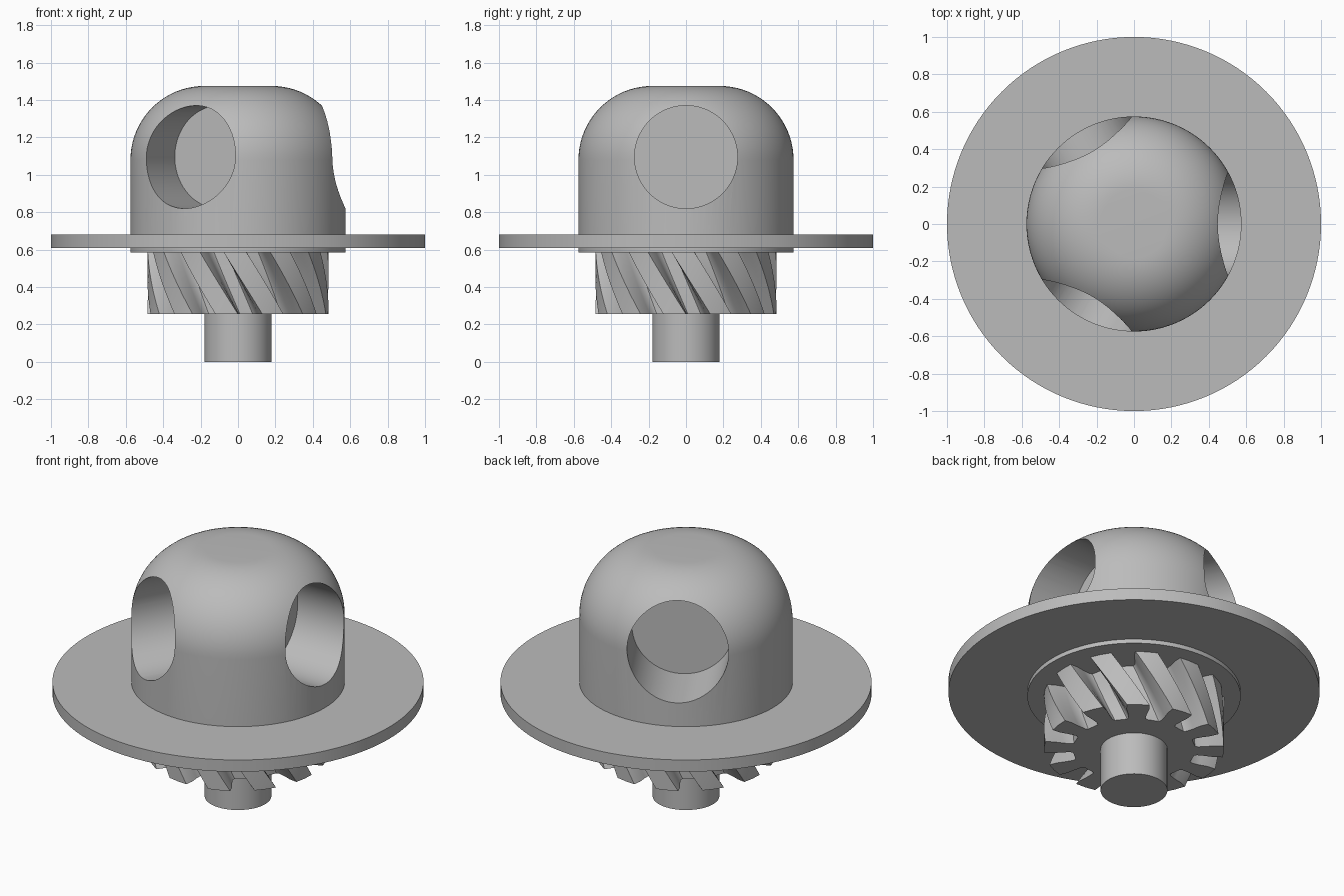
import bpy
import bmesh
from math import sin, cos, pi, radians

cube = bpy.data.objects.get("Cube")
if cube:
    bpy.data.objects.remove(cube, do_unlink=True)

grey = bpy.data.materials.new("plain grey")
grey.use_nodes = True
grey.diffuse_color = (0.5, 0.5, 0.5, 1)
grey.node_tree.nodes["Principled BSDF"].inputs["Base Color"].default_value = (0.5, 0.5, 0.5, 1)


def loft(name, rings):
    """Closed solid through equal-length rings of points, capped at both ends."""
    bm = bmesh.new()
    loops = [[bm.verts.new(p) for p in ring] for ring in rings]
    n = len(loops[0])
    for low, high in zip(loops, loops[1:]):
        for i in range(n):
            j = (i + 1) % n
            bm.faces.new((low[i], low[j], high[j], high[i]))
    bm.faces.new(loops[0][::-1])
    bm.faces.new(loops[-1])
    bmesh.ops.recalc_face_normals(bm, faces=bm.faces)
    mesh = bpy.data.meshes.new(name)
    bm.to_mesh(mesh)
    bm.free()
    mesh.materials.append(grey)
    obj = bpy.data.objects.new(name, mesh)
    bpy.context.collection.objects.link(obj)
    return obj


def lathe(name, profile, sides=96):
    """Solid of revolution about z from (radius, height) pairs."""
    turn = [2 * pi * i / sides for i in range(sides)]
    return loft(name, [[(r * cos(a), r * sin(a), z) for a in turn] for r, z in profile])


def smooth(obj, angle=30):
    bpy.ops.object.select_all(action='DESELECT')
    obj.select_set(True)
    bpy.context.view_layer.objects.active = obj
    bpy.ops.object.shade_smooth_by_angle(angle=radians(angle))


# Domed body with a rounded shoulder
RADIUS, BOTTOM, TOP, FILLET = 0.575, 0.585, 1.475, 0.395
shoulder = [(RADIUS - FILLET + FILLET * cos(a), TOP - FILLET + FILLET * sin(a))
            for a in (pi / 2 * i / 20 for i in range(21))]
dome = lathe("domed_body", [(RADIUS, BOTTOM)] + shoulder)

# Three flat-bottomed round pockets, evenly spaced
for k in range(3):
    cutter = lathe(f"pocket_cutter_{k + 1}", [(0.275, 0.2), (0.275, 0.9)], 80)
    cutter.rotation_euler = (0, pi / 2, 2 * pi * k / 3)
    cutter.location.z = 1.095
    cutter.hide_render = True
    cutter.hide_set(True)
    cut = dome.modifiers.new(f"pocket_{k + 1}", 'BOOLEAN')
    cut.operation = 'DIFFERENCE'
    cut.solver = 'EXACT'
    cut.object = cutter
bpy.context.view_layer.objects.active = dome
for cut in list(dome.modifiers):
    bpy.ops.object.modifier_apply(modifier=cut.name)
for obj in list(bpy.data.objects):
    if obj.name.startswith("pocket_cutter"):
        bpy.data.objects.remove(obj, do_unlink=True)
smooth(dome)

# Wide flange
flange = lathe("flange_disc", [(1, 0.61), (1, 0.68)], 128)
smooth(flange)

# Helical gear: half-tooth outline as (radius, half angle in degrees)
TEETH, TWIST, STEPS = 12, -25, 12
half = [(0.33, 9), (0.345, 7.5), (0.39, 7.5), (0.44, 8), (0.485, 7.2)]
tooth = [(r, -a) for r, a in half] + [(0.485, 0)] + [(r, a) for r, a in half[::-1]]
outline = [(r, a - 7.2 + 360 / TEETH * k) for k in range(TEETH) for r, a in tooth]
rings = []
for s in range(STEPS + 1):
    t = s / STEPS
    rings.append([(r * cos(radians(a + TWIST * t)), r * sin(radians(a + TWIST * t)),
                   0.255 + 0.335 * t) for r, a in outline])
gear = loft("helical_gear", rings)
smooth(gear)

# Drive shaft
shaft = lathe("drive_shaft", [(0.18, 0), (0.18, 0.27)], 64)
smooth(shaft)
